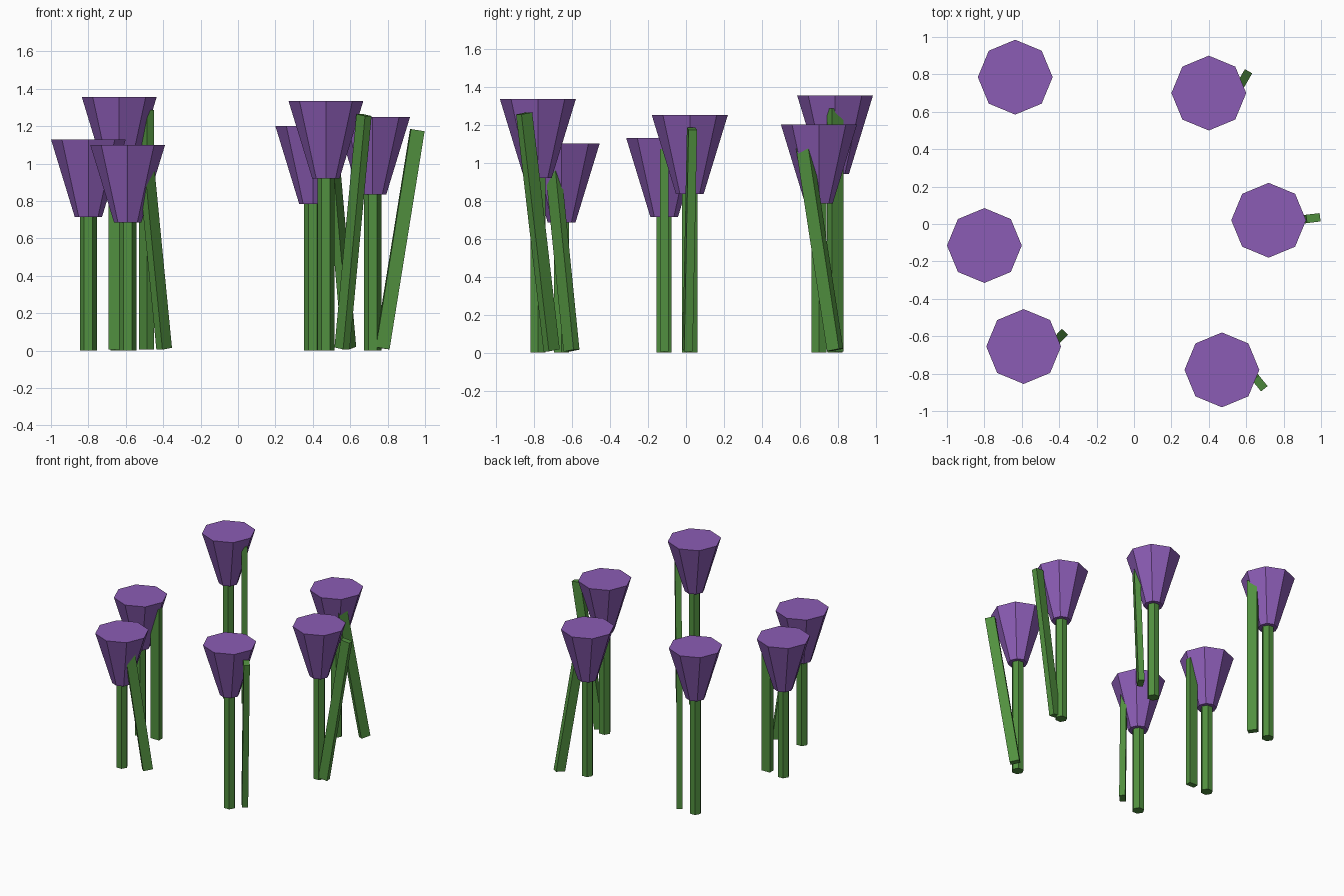
import bpy, bmesh
from math import radians
from mathutils import Matrix, Vector

cube = bpy.data.objects.get("Cube")
if cube:
    bpy.data.objects.remove(cube, do_unlink=True)


def make_material(name, colour):
    mat = bpy.data.materials.new(name)
    mat.use_nodes = True
    mat.diffuse_color = colour
    mat.node_tree.nodes["Principled BSDF"].inputs["Base Color"].default_value = colour
    return mat


purple = make_material("petal purple", (0.26, 0.107, 0.46, 1))
green = make_material("stem green", (0.083, 0.28, 0.05, 1))


def finish(name, bm, mat, location):
    mesh = bpy.data.meshes.new(name)
    bm.to_mesh(mesh)
    bm.free()
    mesh.materials.append(mat)
    obj = bpy.data.objects.new(name, mesh)
    obj.location = location
    bpy.context.collection.objects.link(obj)


def frustum(name, sides, low, high, height, mat, location):
    """Upright tapered prism standing on its location, one corner facing +x."""
    bm = bmesh.new()
    bmesh.ops.create_cone(bm, cap_ends=True, segments=sides, radius1=low, radius2=high,
                          depth=height, matrix=Matrix.Translation((0, 0, height / 2)))
    corner = max(bm.verts, key=lambda v: v.co.xy.length).co
    turn = Matrix.Rotation(-Vector((1, 0)).angle_signed(corner.xy) * -1, 3, 'Z')
    bmesh.ops.rotate(bm, verts=bm.verts, matrix=turn)
    finish(name, bm, mat, location)


def leaf(name, length, yaw, tilt, location):
    """Flat bar leaning along its wide side."""
    bm = bmesh.new()
    matrix = (Matrix.Rotation(radians(yaw), 4, 'Z') @ Matrix.Rotation(radians(tilt), 4, 'Y')
              @ Matrix.Diagonal((0.074, 0.045, length, 1)))
    bmesh.ops.create_cube(bm, size=1, matrix=matrix)
    finish(name, bm, green, location)


BLOOM = 0.415
# x, y, total height, leaf yaw, leaf tilt
flowers = [
    (-0.635, 0.785, 1.355, -55, 0),
    (0.40, 0.70, 1.20, 60, -10),
    (0.72, 0.02, 1.25, 7, 9.2),
    (0.47, -0.78, 1.335, -51, 8.5),
    (-0.59, -0.655, 1.10, 46, -8),
    (-0.80, -0.115, 1.13, 0, 0),
]

for i, (x, y, top, yaw, tilt) in enumerate(flowers, 1):
    base = top - BLOOM
    frustum(f"stem_{i}", 6, 0.046, 0.046, base + 0.02, green, (x, y, 0))
    frustum(f"blossom_{i}", 8, 0.073, 0.2, BLOOM, purple, (x, y, base))
    length = top * 0.945
    leaf(f"leaf_{i}", length, yaw, tilt, (x + 0.145, y, length / 2 + 0.005))
